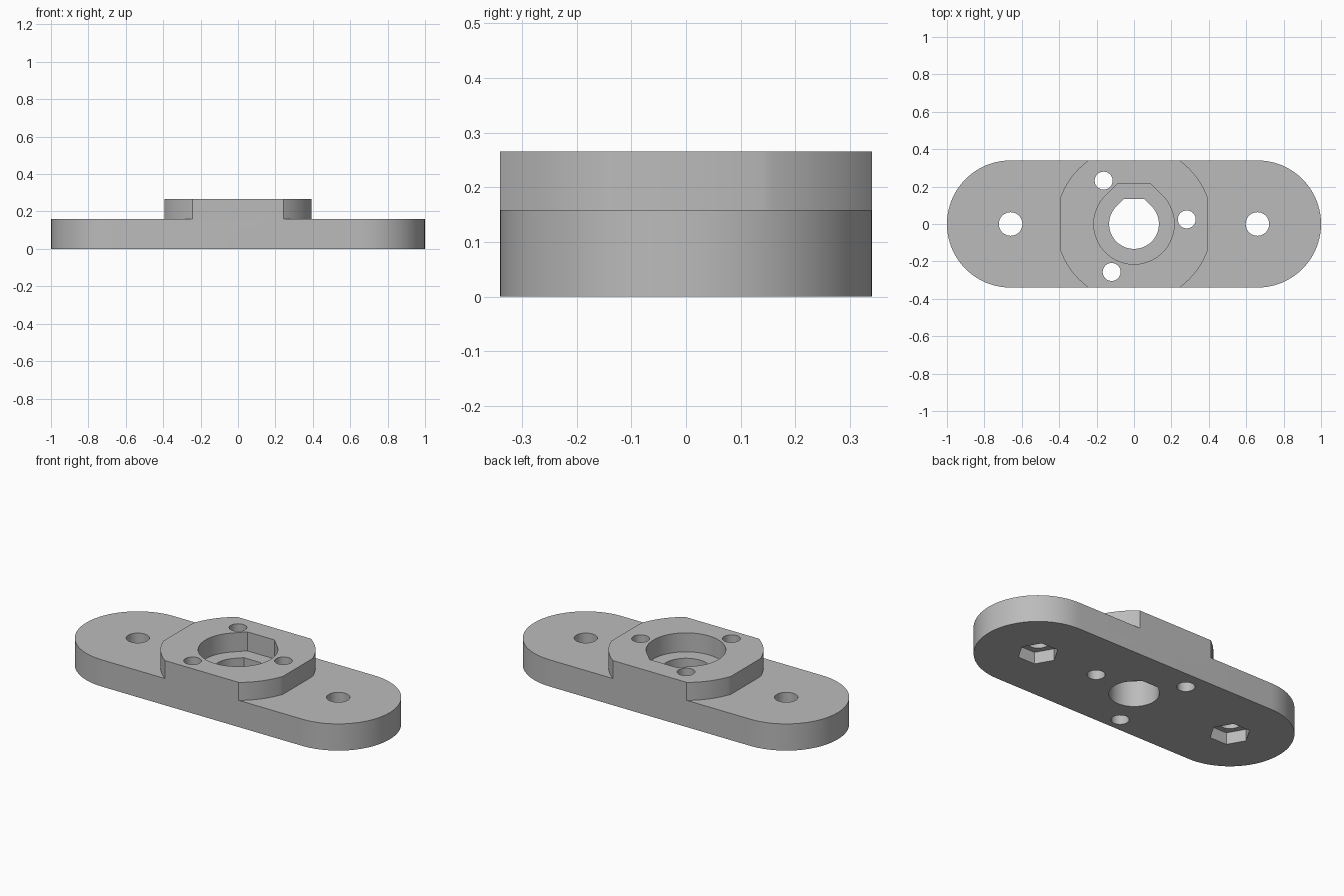
import bpy, bmesh
from math import sin, cos, pi, acos, radians
from mathutils import Vector

if "Cube" in bpy.data.objects:
    bpy.data.objects.remove(bpy.data.objects["Cube"])

HALF_W = 0.34      # half width and end radius of the plate
PLATE_Z = 0.159
TOP_Z = 0.266
BOLT_X = 0.66

grey = bpy.data.materials.new("light grey")
grey.use_nodes = True
grey.diffuse_color = (0.5, 0.5, 0.5, 1)
grey.node_tree.nodes["Principled BSDF"].inputs["Base Color"].default_value = (0.5, 0.5, 0.5, 1)


def arc(r, a0, a1, n, cx=0, cy=0):
    """Points on an arc, angles in radians."""
    return [(cx + r * cos(a0 + (a1 - a0) * i / n),
             cy + r * sin(a0 + (a1 - a0) * i / n)) for i in range(n + 1)]


def circle(r, n, cx=0, cy=0):
    return arc(r, 0, 2 * pi, n, cx, cy)[:-1]


def flat_top_bore(r):
    """Round bore with 45 degree tangents up to a flat at the back."""
    k = r * (2 ** 0.5 - 1)
    return arc(r, 3 * pi / 4, 9 * pi / 4, 48) + [(k, r), (-k, r)]


def prism(name, outline, z0, z1):
    """Extrude a closed counter-clockwise outline from z0 to z1."""
    bm = bmesh.new()
    face = bm.faces.new([bm.verts.new((x, y, z0)) for x, y in outline])
    out = bmesh.ops.extrude_face_region(bm, geom=[face])
    top = [v for v in out["geom"] if isinstance(v, bmesh.types.BMVert)]
    bmesh.ops.translate(bm, verts=top, vec=Vector((0, 0, z1 - z0)))
    bmesh.ops.recalc_face_normals(bm, faces=bm.faces)
    mesh = bpy.data.meshes.new(name)
    bm.to_mesh(mesh)
    bm.free()
    mesh.materials.append(grey)
    ob = bpy.data.objects.new(name, mesh)
    bpy.context.collection.objects.link(ob)
    return ob


# Rounded slab at full height
stadium = (arc(HALF_W, -pi / 2, pi / 2, 40, 1 - HALF_W)
           + arc(HALF_W, pi / 2, 3 * pi / 2, 40, HALF_W - 1))
body = prism("mounting_plate", stadium, 0, TOP_Z)


def cut(outline, z0, z1):
    tool = prism("cutter", outline, z0, z1)
    tool.hide_render = True
    mod = body.modifiers.new("cut", "BOOLEAN")
    mod.operation = "DIFFERENCE"
    mod.solver = "EXACT"
    mod.object = tool
    bpy.context.view_layer.objects.active = body
    bpy.ops.object.modifier_apply(modifier=mod.name)
    bpy.data.objects.remove(tool)


# Lower both ends, leaving the raised boss with rounded corners and flat sides
BOSS_R = 0.418
corner = acos(0.394 / BOSS_R)
edge = arc(BOSS_R, corner, radians(75), 20)
for side in (1, -1):
    step = [(x, -y) for x, y in reversed(edge)] + edge
    step = [(1.2, -0.41)] + step[::1] + [(1.2, 0.41)]
    cut([(side * x, y) for x, y in step], PLATE_Z, 0.5)

# Centre recess and through bore
cut(flat_top_bore(0.215), 0.153, 0.5)
cut(flat_top_bore(0.133), -0.1, 0.5)

# Three screw holes around the bore
for k in range(3):
    a = radians(5 + 120 * k)
    cut(circle(0.048, 32, 0.283 * cos(a), 0.283 * sin(a)), -0.1, 0.5)

# Bolt holes with hexagonal nut pockets underneath
for x in (-BOLT_X, BOLT_X):
    cut(circle(0.063, 32, x), -0.1, 0.5)
    cut(circle(0.11, 6, x), -0.1, 0.07)

# Smooth curved walls, crisp edges
bpy.ops.object.select_all(action="DESELECT")
body.select_set(True)
bpy.context.view_layer.objects.active = body
bpy.ops.object.shade_smooth_by_angle(angle=radians(25))
